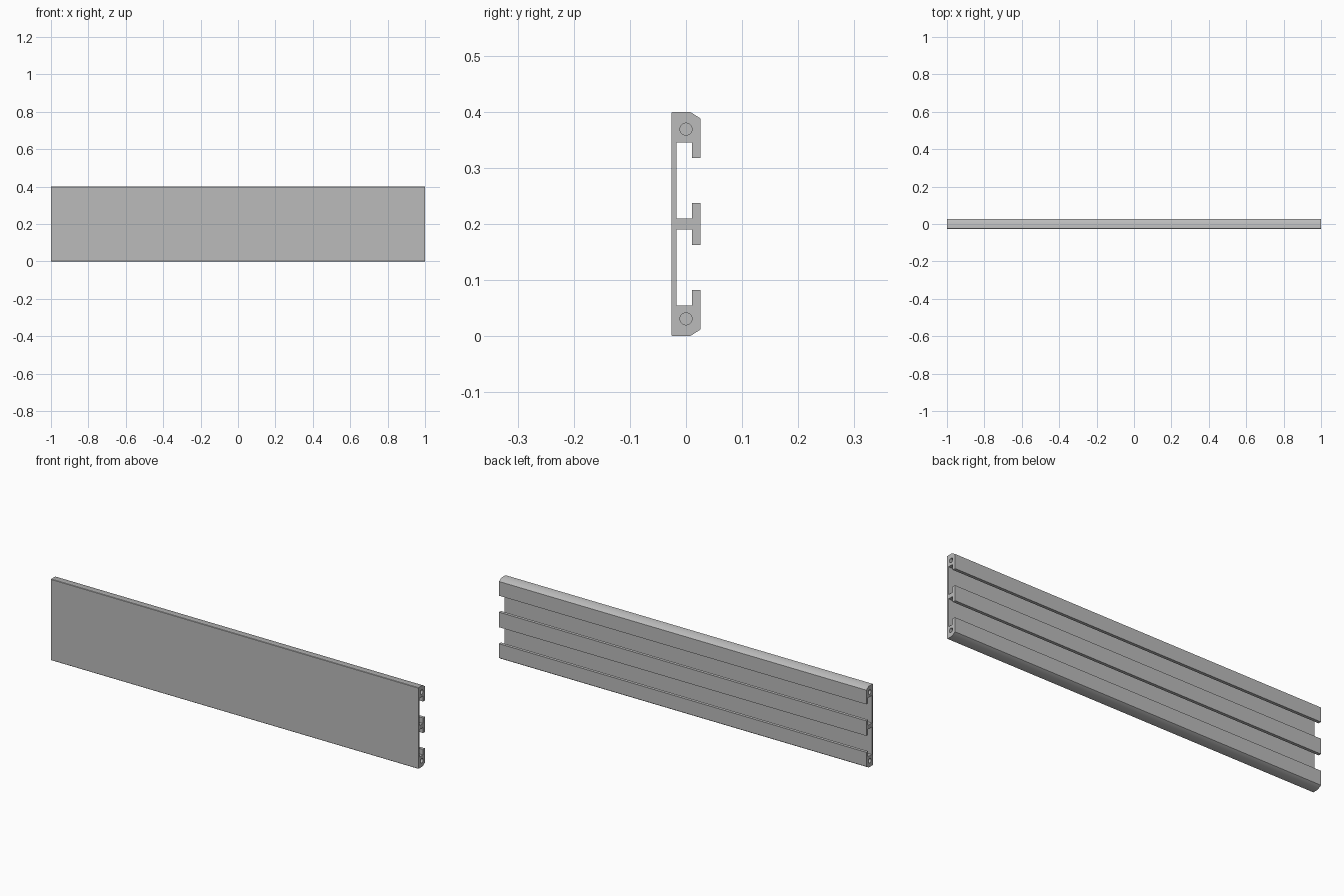
import bpy, bmesh, math

if "Cube" in bpy.data.objects:
    bpy.data.objects.remove(bpy.data.objects["Cube"])

grey = bpy.data.materials.new("aluminium grey")
grey.diffuse_color = (0.5, 0.5, 0.5, 1)
grey.use_nodes = True
grey.node_tree.nodes["Principled BSDF"].inputs["Base Color"].default_value = grey.diffuse_color

HALF, MID = 1.0, 0.2

# Upper half of the rail section (y, height above the middle), front to back
upper = [(-0.026, 0.198), (-0.024, 0.2), (0.007, 0.2), (0.026, 0.188),
         (0.026, 0.118), (0.011, 0.118), (0.011, 0.145), (-0.017, 0.145),
         (-0.017, 0.01), (0.011, 0.01), (0.011, 0.037), (0.026, 0.037)]
section = upper + [(y, -h) for y, h in reversed(upper)]

# Slotted rail extruded along x
bm = bmesh.new()
face = bm.faces.new([bm.verts.new((-HALF, y, MID + h)) for y, h in section])
ext = bmesh.ops.extrude_face_region(bm, geom=[face])
bmesh.ops.translate(bm, vec=(2 * HALF, 0, 0),
                    verts=[g for g in ext["geom"] if isinstance(g, bmesh.types.BMVert)])
bmesh.ops.recalc_face_normals(bm, faces=bm.faces)
mesh = bpy.data.meshes.new("slotted_rail")
bm.to_mesh(mesh)
bm.free()
rail = bpy.data.objects.new("slotted_rail", mesh)
bpy.context.collection.objects.link(rail)
mesh.materials.append(grey)

# Blind screw holes in both ends, top and bottom
for x in (-HALF, HALF):
    for h in (-0.169, 0.169):
        bpy.ops.mesh.primitive_cylinder_add(vertices=32, radius=0.0107, depth=0.2,
                                            location=(x, 0, MID + h),
                                            rotation=(0, math.pi / 2, 0))
        cutter = bpy.context.object
        cutter.name = "screw_hole_cutter"
        cutter.data.materials.append(grey)
        cut = rail.modifiers.new("screw_hole", 'BOOLEAN')
        cut.object, cut.operation, cut.solver = cutter, 'DIFFERENCE', 'EXACT'
        bpy.context.view_layer.objects.active = rail
        bpy.ops.object.select_all(action='DESELECT')
        rail.select_set(True)
        bpy.ops.object.modifier_apply(modifier=cut.name)
        bpy.data.objects.remove(cutter)

# Soft edge between the top and its slope, crisp edges elsewhere
bpy.ops.object.shade_smooth_by_angle(angle=math.radians(40))
